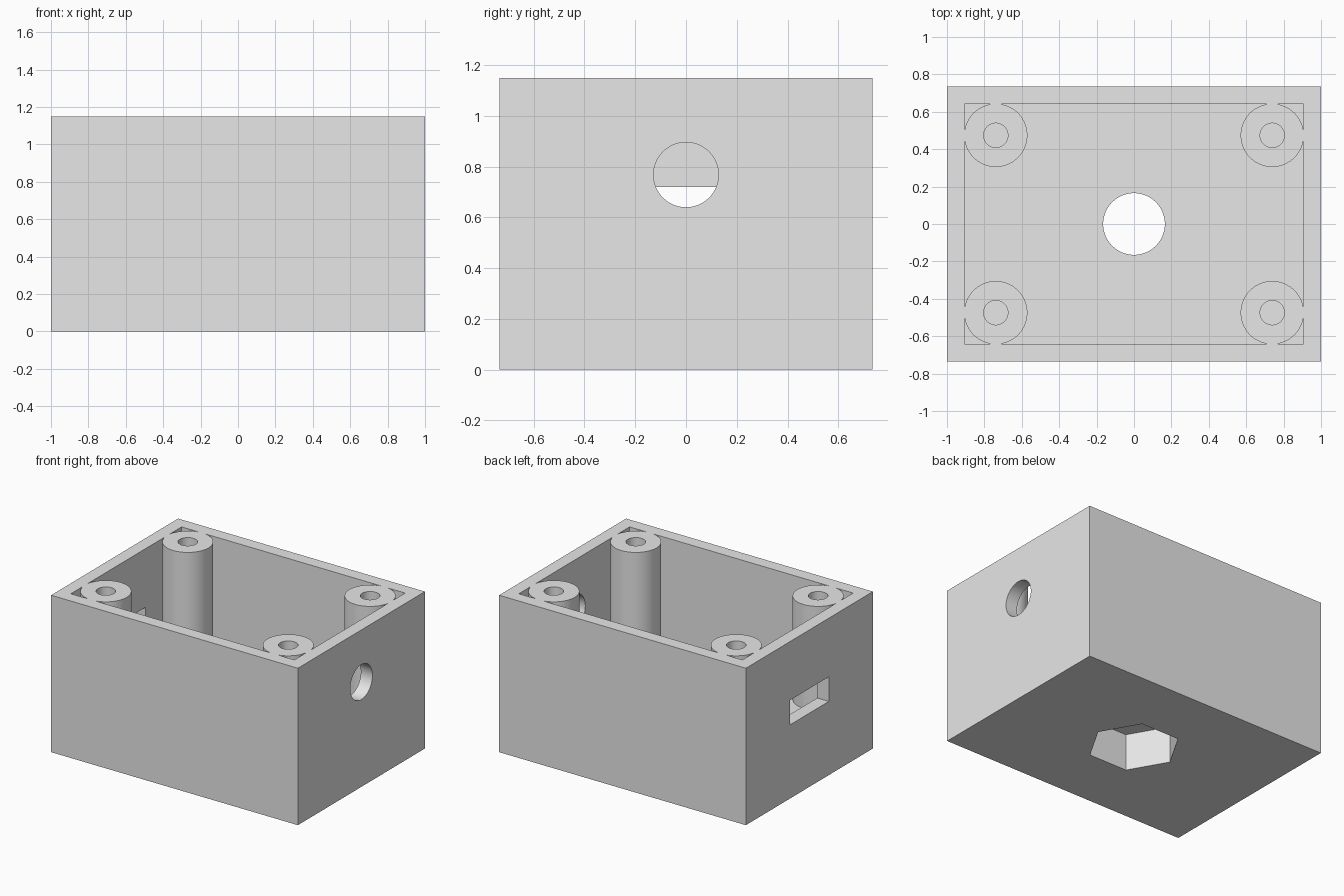
import bpy
import math

cube = bpy.data.objects.get("Cube")
if cube:
    bpy.data.objects.remove(cube, do_unlink=True)

HALF_X, HALF_Y, HEIGHT = 1.0, 0.735, 1.15
WALL, FLOOR = 0.094, 0.39
POST_X, POST_Y, POST_R = 0.739, 0.474, 0.169

grey = bpy.data.materials.new("plain grey")
grey.use_nodes = True
grey.diffuse_color = (0.8, 0.8, 0.8, 1)
grey.node_tree.nodes["Principled BSDF"].inputs["Base Color"].default_value = (0.8, 0.8, 0.8, 1)


def box(name, x0, x1, y0, y1, z0, z1):
    bpy.ops.mesh.primitive_cube_add(size=1, location=((x0 + x1) / 2, (y0 + y1) / 2, (z0 + z1) / 2))
    ob = bpy.context.object
    ob.name = name
    ob.scale = (x1 - x0, y1 - y0, z1 - z0)
    bpy.ops.object.transform_apply(location=True, rotation=True, scale=True)
    return ob


def cylinder(name, radius, x, y, z0, z1, sides=64, turn=0):
    bpy.ops.mesh.primitive_cylinder_add(vertices=sides, radius=radius, depth=z1 - z0,
                                        location=(x, y, (z0 + z1) / 2), rotation=(0, 0, turn))
    ob = bpy.context.object
    ob.name = name
    bpy.ops.object.transform_apply(location=True, rotation=True, scale=True)
    return ob


def combine(target, tool, operation):
    """Apply a boolean and discard the tool object."""
    mod = target.modifiers.new(operation.lower(), 'BOOLEAN')
    mod.operation, mod.solver, mod.object = operation, 'EXACT', tool
    bpy.context.view_layer.objects.active = target
    bpy.ops.object.modifier_apply(modifier=mod.name)
    bpy.data.objects.remove(tool, do_unlink=True)


# Open box with a thick floor
body = box("enclosure_body", -HALF_X, HALF_X, -HALF_Y, HALF_Y, 0, HEIGHT)
combine(body, box("cavity", WALL - HALF_X, HALF_X - WALL, WALL - HALF_Y, HALF_Y - WALL,
                  FLOOR, HEIGHT + 0.5), 'DIFFERENCE')

# Corner screw posts, flush with the rim, each with a bore
for sx in (-1, 1):
    for sy in (-1, 1):
        x, y = sx * POST_X, sy * POST_Y
        combine(body, cylinder("post", POST_R, x, y, FLOOR - 0.1, HEIGHT), 'UNION')
        combine(body, cylinder("bore", 0.065, x, y, FLOOR, HEIGHT + 0.2), 'DIFFERENCE')

# Round hole through the floor and hexagonal nut pocket beneath it
combine(body, cylinder("floor_hole", 0.165, 0, 0, -0.1, FLOOR + 0.1), 'DIFFERENCE')
combine(body, cylinder("nut_pocket", 0.31, 0, 0, -0.1, 0.27, 6, math.pi / 2), 'DIFFERENCE')

# Round cable hole in one end wall
hole = cylinder("cable_hole", 0.128, 0, 0, -0.1, 0.1)
hole.rotation_euler.y = math.pi / 2
hole.location = (HALF_X - WALL / 2, 0, 0.768)
bpy.context.view_layer.update()
combine(body, hole, 'DIFFERENCE')

# Rectangular slot in the opposite end wall
combine(body, box("slot", -HALF_X - 0.1, 0.1 - HALF_X, -0.225, 0.225, 0.54, 0.72), 'DIFFERENCE')

# Finish: one colour, round parts smooth and edges sharp
body.data.materials.clear()
body.data.materials.append(grey)
for poly in body.data.polygons:
    poly.material_index = 0
bpy.ops.object.select_all(action='DESELECT')
body.select_set(True)
bpy.context.view_layer.objects.active = body
bpy.ops.object.shade_smooth_by_angle(angle=math.radians(30))
